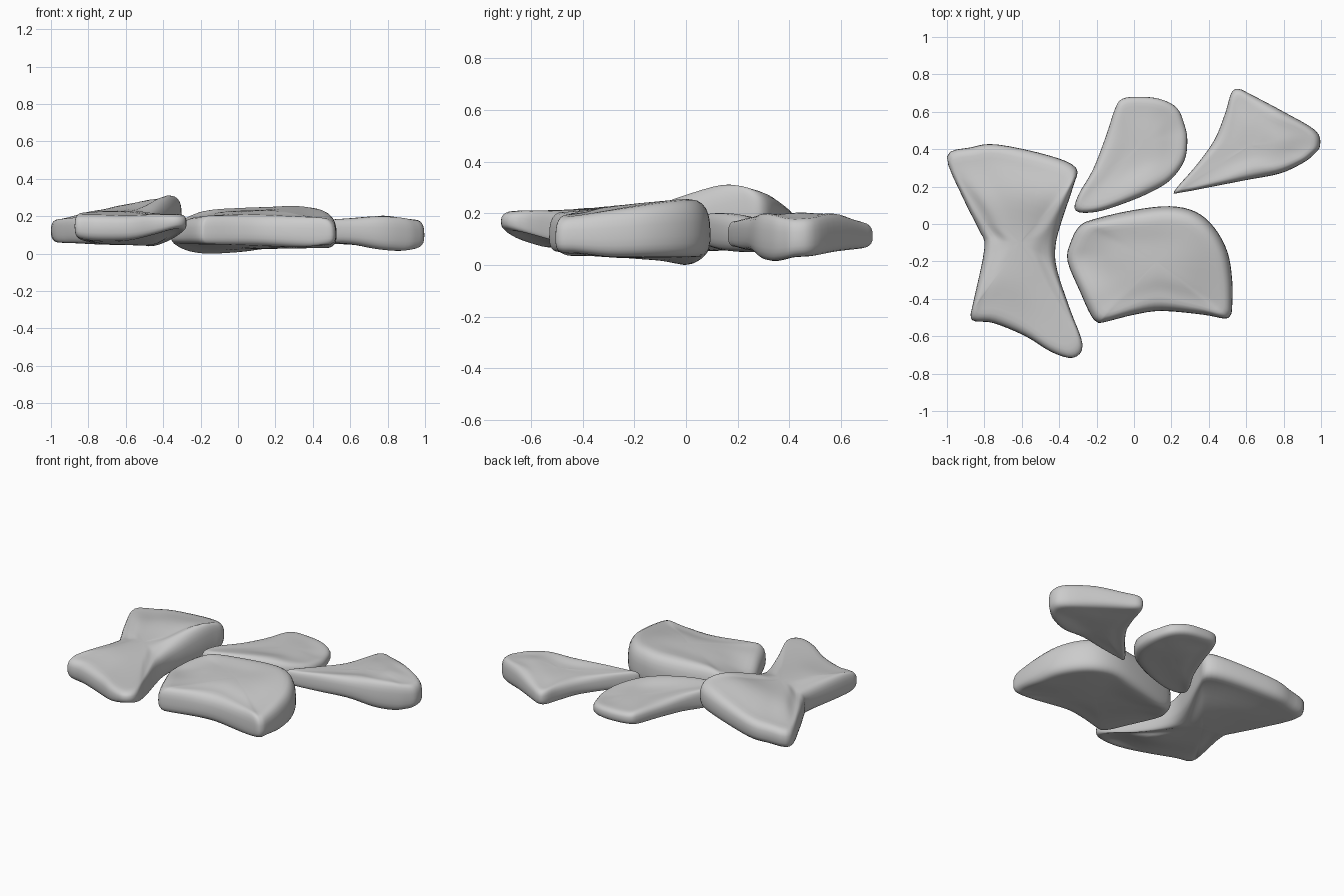
import bpy
import bmesh
from math import sin, cos, pi
from mathutils import Vector

if "Cube" in bpy.data.objects:
    bpy.data.objects.remove(bpy.data.objects["Cube"], do_unlink=True)

GREY = (0.6, 0.6, 0.6, 1.0)
stone = bpy.data.materials.new("stone_grey")
stone.use_nodes = True
stone.diffuse_color = GREY
bsdf = stone.node_tree.nodes["Principled BSDF"]
bsdf.inputs["Base Color"].default_value = GREY
bsdf.inputs["Roughness"].default_value = 0.8

STEPS = 4      # curve samples between outline points
ARC = 6        # rings from the rim to the top or bottom
INNER = 10     # rings from the rounded edge to the centre


def smooth_loop(points):
    """Closed curve passing through every (x, y, bottom, top) point."""
    pts = [Vector(p) for p in points]
    n = len(pts)
    out = []
    for i in range(n):
        a, b, c, d = (pts[(i + k) % n] for k in (-1, 0, 1, 2))
        for s in range(STEPS):
            t = s / STEPS
            out.append(0.5 * (2 * b + (c - a) * t + (2 * a - 5 * b + 4 * c - d) * t ** 2
                              + (3 * b - a - 3 * c + d) * t ** 3))
    return out


def flagstone(name, outline, inside, edges, belt):
    """Pillow-edged slab. The first inside point is the hub, edges are the bottom and
    top rounding, and belt is the fraction of the height where the slab is widest."""
    loop = smooth_loop(outline)
    hub_xy = Vector(inside[0][:2])
    controls = [(Vector(p[:2]), p[2:], 1.0) for p in loop]
    controls += [(Vector(p[:2]), p[2:], 8.0) for p in inside]
    bm = bmesh.new()

    def height(xy, side):
        total = weight = 0.0
        for pos, levels, strength in controls:
            w = strength / ((pos - xy).length_squared + 0.012) ** 1.5
            total += w * levels[side]
            weight += w
        return total / weight

    def edge_point(p, angle):
        to_mid = hub_xy - Vector(p[:2])
        side = 1 if angle > 0 else 0
        inset = min(edges[side], 0.35 * to_mid.length) * (1 - abs(cos(angle)) ** 0.75)
        xy = Vector(p[:2]) + to_mid.normalized() * inset
        z_belt = p[2] + (p[3] - p[2]) * belt
        z = z_belt + (p[2 + side] - z_belt) * abs(sin(angle)) ** 0.75
        return Vector((xy.x, xy.y, z))

    def inner_ring(side, t):
        ring = []
        u = min(1, t * 2)
        blend = u * u * (3 - 2 * u)
        for p in loop:
            q = edge_point(p, (side - 0.5) * pi)
            xy = q.xy.lerp(hub_xy, t)
            ring.append((xy.x, xy.y, q.z + (height(xy, side) - q.z) * blend))
        return ring

    rings = [inner_ring(0, 1 - k / INNER) for k in range(1, INNER)]
    rings += [[edge_point(p, k * pi / 2 / ARC) for p in loop] for k in range(-ARC, ARC + 1)]
    rings += [inner_ring(1, k / INNER) for k in range(1, INNER)]
    grid = [[bm.verts.new(co) for co in ring] for ring in rings]
    n = len(loop)
    for low, high in zip(grid, grid[1:]):
        for i in range(n):
            j = (i + 1) % n
            bm.faces.new((low[i], low[j], high[j], high[i]))
    for side, ring in enumerate((grid[0], grid[-1])):
        hub = bm.verts.new((hub_xy.x, hub_xy.y, height(hub_xy, side)))
        for i in range(n):
            bm.faces.new((ring[i], ring[(i + 1) % n], hub))
    # Even out the broad faces, leaving the rounded rim as it is
    rim = {v for ring in grid[INNER - 1:INNER + 2 * ARC] for v in ring}
    for _ in range(6):
        bmesh.ops.smooth_vert(bm, verts=[v for v in bm.verts if v not in rim],
                              factor=0.5, use_axis_z=True)
    bmesh.ops.recalc_face_normals(bm, faces=bm.faces)
    for f in bm.faces:
        f.smooth = True
    mesh = bpy.data.meshes.new(name)
    bm.to_mesh(mesh)
    bm.free()
    mesh.materials.append(stone)
    bpy.context.collection.objects.link(bpy.data.objects.new(name, mesh))


# Long waisted stone, tilted up at its back inner corner
flagstone("waisted_stone", [
    (-1, .36, .06, .185), (-.87, .41, .07, .2), (-.73, .425, .08, .22),
    (-.45, .365, .11, .27), (-.31, .3, .12, .295), (-.325, .2, .11, .31),
    (-.385, .02, .07, .265), (-.42, -.12, .05, .23), (-.41, -.25, .04, .21),
    (-.34, -.46, .07, .2), (-.275, -.645, .12, .21), (-.325, -.715, .13, .21),
    (-.44, -.685, .1, .21), (-.58, -.6, .07, .205), (-.75, -.53, .065, .21),
    (-.85, -.52, .075, .21), (-.873, -.49, .08, .215), (-.86, -.42, .07, .22),
    (-.8, -.13, .05, .21), (-.83, -.03, .05, .2), (-.91, .13, .055, .195)],
    [(-.61, -.1, .04, .23), (-.43, .25, .08, .36), (-.6, .26, .06, .285),
     (-.77, .22, .05, .235), (-.73, -.38, .04, .24), (-.46, -.42, .02, .215)],
    (.07, .08), .5)

# Broad stone, lowest at its back corner and widest near the ground
flagstone("broad_stone", [
    (-.355, -.2, .05, .17), (-.34, -.1, .03, .185), (-.29, -.01, .01, .21),
    (-.2, .03, 0, .235), (0, .075, .01, .245), (.19, .095, .03, .25),
    (.33, .065, .03, .255), (.43, -.02, .03, .25), (.5, -.15, .03, .235),
    (.525, -.3, .03, .215), (.525, -.44, .045, .195), (.515, -.49, .045, .19),
    (.48, -.505, .045, .195), (.37, -.485, .035, .2), (.15, -.465, .04, .21),
    (0, -.485, .045, .21), (-.16, -.525, .05, .205), (-.2, -.523, .05, .205),
    (-.235, -.48, .05, .2), (-.285, -.37, .05, .195)],
    [(.12, -.2, .025, .235), (-.12, -.1, .015, .23), (.3, -.1, .025, .25)],
    (.06, .08), .38)

# Teardrop stone, sloping down to its wide end
flagstone("teardrop_stone", [
    (-.31, .07, .08, .19), (-.3, .15, .07, .19), (-.22, .29, .07, .18),
    (-.15, .47, .07, .17), (-.1, .62, .075, .165), (-.06, .67, .08, .16),
    (.03, .68, .075, .155), (.14, .668, .07, .15), (.23, .62, .06, .14),
    (.27, .53, .055, .135), (.285, .45, .05, .14), (.27, .34, .05, .15),
    (.2, .24, .05, .17), (.1, .175, .05, .19), (-.04, .115, .055, .2),
    (-.2, .065, .07, .2)],
    [(.04, .42, .05, .165)], (.055, .055), .5)

# Three-cornered stone with a shallow hollow
flagstone("three_cornered_stone", [
    (.215, .175, .07, .17), (.33, .31, .065, .17), (.43, .45, .06, .17),
    (.49, .6, .06, .17), (.52, .7, .065, .165), (.56, .722, .065, .165),
    (.63, .69, .06, .175), (.8, .6, .05, .2), (.97, .5, .035, .185),
    (.995, .42, .03, .18), (.96, .37, .02, .185), (.9, .325, .015, .195),
    (.78, .27, .025, .2), (.6, .235, .05, .19), (.42, .2, .06, .18),
    (.26, .17, .07, .17)],
    [(.62, .42, .045, .18), (.52, .37, .055, .16), (.78, .46, .035, .225)],
    (.055, .055), .45)
